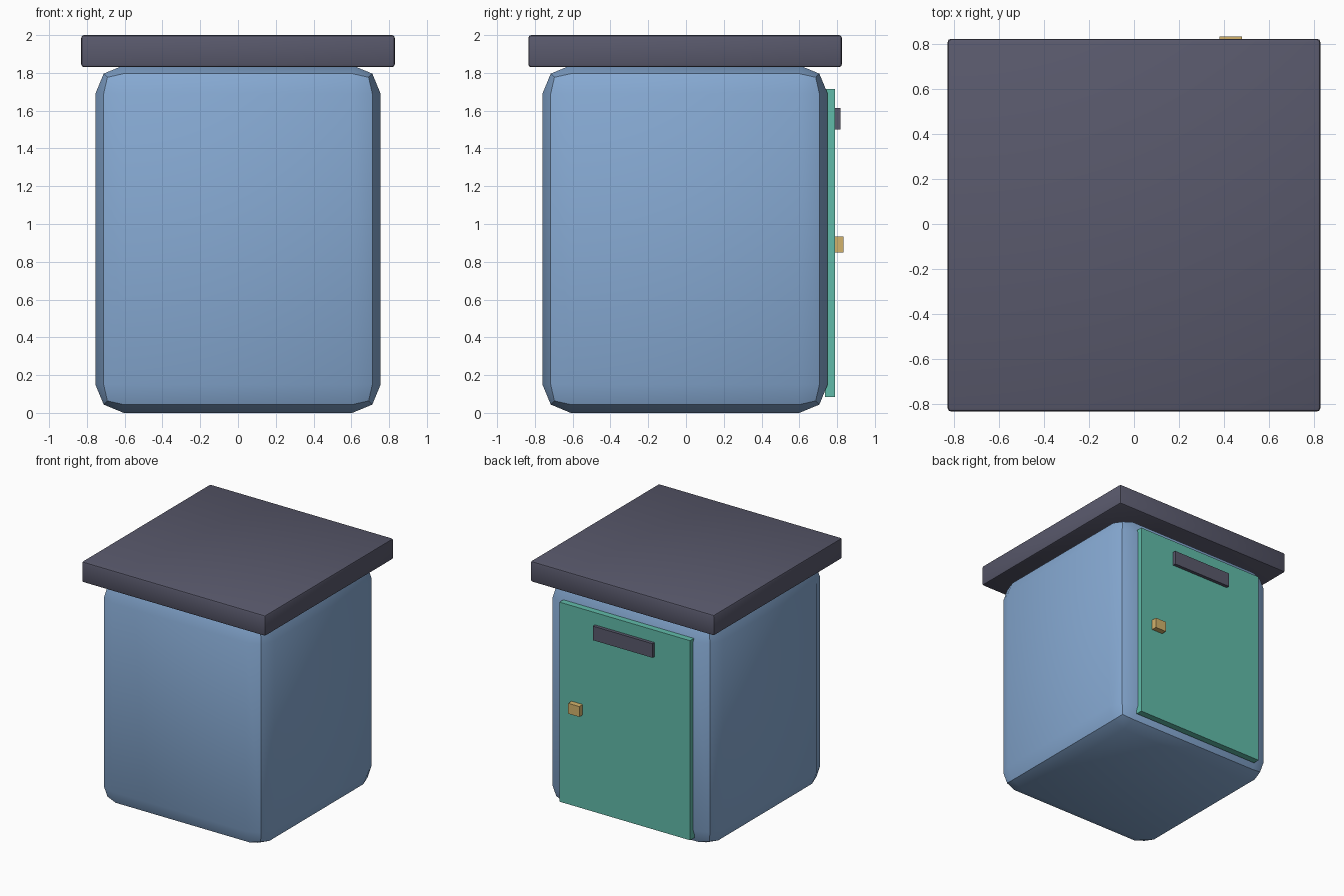
import bpy, math

if "Cube" in bpy.data.objects:
    bpy.data.objects.remove(bpy.data.objects["Cube"])


def material(name, rgb):
    m = bpy.data.materials.new(name)
    m.diffuse_color = (*rgb, 1.0)
    m.use_nodes = True
    m.node_tree.nodes["Principled BSDF"].inputs["Base Color"].default_value = m.diffuse_color
    return m


BLUE = material("blue", (0.24, 0.40, 0.65))
DARK = material("dark", (0.10, 0.10, 0.15))
GREEN = material("green", (0.12, 0.50, 0.40))
GOLD = material("gold", (0.65, 0.45, 0.15))


def box(name, x, y, z, mat, bevel=0.0, segments=1):
    """Box from (min, max) ranges, with optional rounded edges."""
    spans = (x, y, z)
    bpy.ops.mesh.primitive_cube_add(size=1, location=[(a + b) / 2 for a, b in spans])
    ob = bpy.context.object
    ob.name = name
    ob.scale = [b - a for a, b in spans]
    bpy.ops.object.transform_apply(location=False, rotation=False, scale=True)
    ob.data.materials.append(mat)
    if bevel:
        mod = ob.modifiers.new("round", "BEVEL")
        mod.width = bevel
        mod.segments = segments
        bpy.ops.object.modifier_apply(modifier=mod.name)
        bpy.ops.object.shade_smooth_by_angle(angle=math.radians(40))
    return ob


# Rounded cabinet and overhanging lid
box("body", (-0.755, 0.755), (-0.76, 0.75), (0.0, 1.84), BLUE, 0.15, 2)
box("lid", (-0.83, 0.83), (-0.835, 0.825), (1.83, 2.0), DARK, 0.015, 2)

# Door on the back with its slot plate and handle
box("door", (-0.59, 0.59), (0.735, 0.79), (0.085, 1.715), GREEN)
box("slot_plate", (-0.27, 0.27), (0.785, 0.817), (1.50, 1.615), DARK)
box("handle", (0.38, 0.48), (0.785, 0.835), (0.85, 0.935), GOLD)
